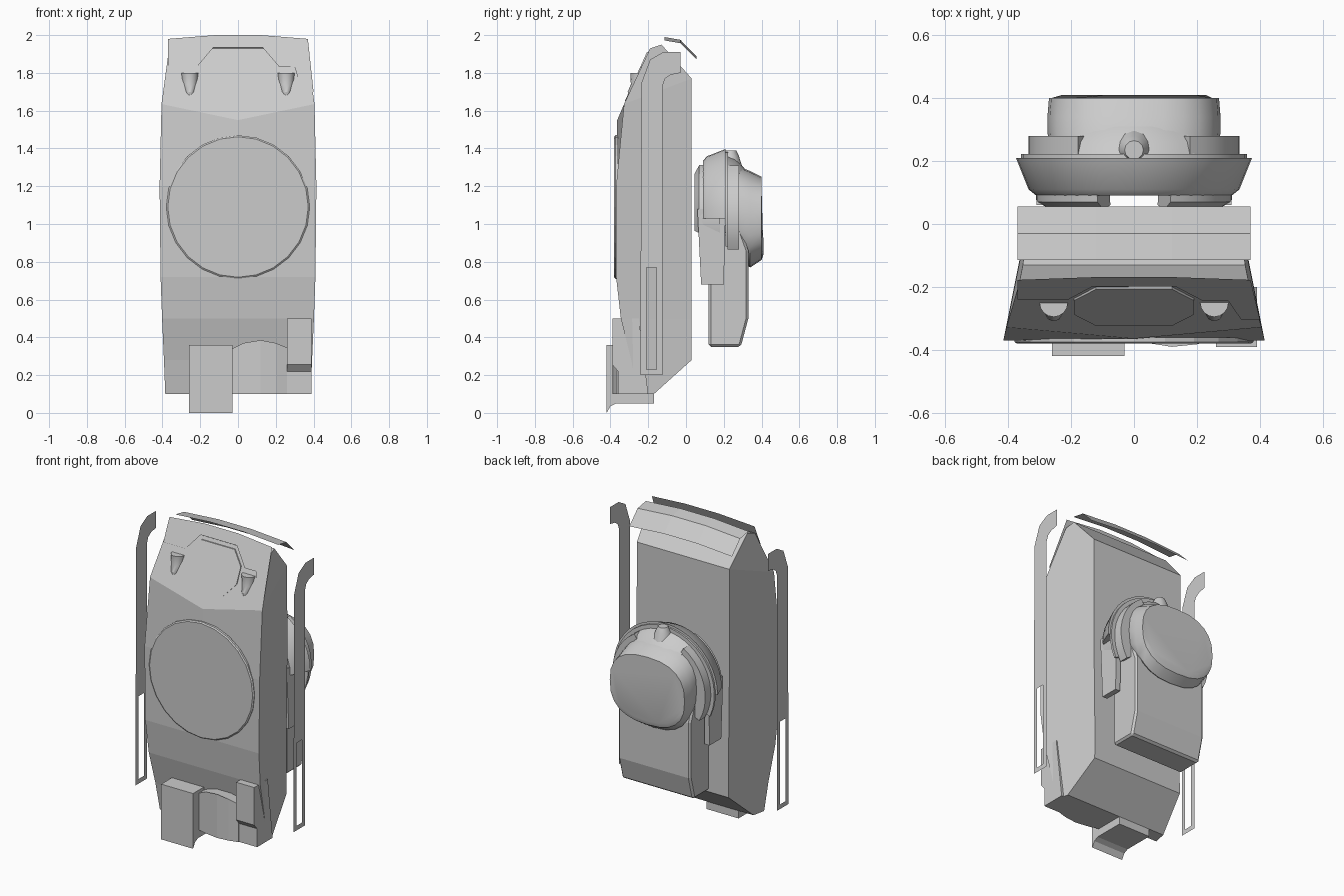
import bpy
from math import sin, cos, pi, radians

if "Cube" in bpy.data.objects:
    bpy.data.objects.remove(bpy.data.objects["Cube"])


def mesh(name, verts, faces, smooth=None):
    me = bpy.data.meshes.new(name)
    me.from_pydata(verts, [], faces)
    ob = bpy.data.objects.new(name, me)
    bpy.context.collection.objects.link(ob)
    bpy.context.view_layer.objects.active = ob
    bpy.ops.object.select_all(action='DESELECT')
    ob.select_set(True)
    bpy.ops.object.mode_set(mode='EDIT')
    bpy.ops.mesh.select_all(action='SELECT')
    bpy.ops.mesh.normals_make_consistent(inside=False)
    bpy.ops.object.mode_set(mode='OBJECT')
    if smooth:
        bpy.ops.object.shade_smooth_by_angle(angle=radians(smooth))
    return ob


def loft(name, rings, smooth=None):
    """Closed rings joined in order, capped at both ends."""
    n = len(rings[0])
    faces = [(i * n + j, i * n + (j + 1) % n, (i + 1) * n + (j + 1) % n, (i + 1) * n + j)
             for i in range(len(rings) - 1) for j in range(n)]
    last = (len(rings) - 1) * n
    faces += [tuple(range(n)), tuple(range(last, last + n))]
    return mesh(name, [p for r in rings for p in r], faces, smooth)


def side_prism(name, pts, x0, x1):
    return loft(name, [[(x, y, z) for y, z in pts] for x in (x0, x1)])


def arch(name, section, a0, a1, steps=16, zc=1.03, rz=0.98):
    """Sweep an (r, y) section round the y axis."""
    rings = []
    for i in range(steps + 1):
        a = radians(a0 + (a1 - a0) * i / steps)
        rings.append([(r * cos(a), y, zc + rz * r * sin(a)) for r, y in section])
    return loft(name, rings, 30)


def slope(z, off=0.0):
    """Depth of the sloped upper front."""
    return -0.19 - (1.93 - z) * 0.45 - off


# main shell: front y, side z, centre z, half width, back y, back z
rows = [(-0.255, 0.10, 0.10, 0.385, -0.17, 0.10),
        (-0.290, 0.28, 0.28, 0.392, 0.03, 0.28),
        (-0.345, 0.50, 0.50, 0.402, 0.03, 0.50),
        (-0.370, 0.72, 0.72, 0.410, 0.03, 0.72),
        (-0.370, 1.20, 1.20, 0.415, 0.03, 1.20),
        (-0.328, 1.635, 1.55, 0.405, 0.03, 1.77),
        (-0.190, 1.93, 1.93, 0.365, -0.13, 1.95)]
rings = []
for fy, fz, cz, w, by, bz in rows:
    bw = w - (by - fy) * 0.2
    cy = -0.364 if cz != fz else fy
    rings.append([(-w, fy, fz), (0, cy, cz), (w, fy, fz), (bw, by, bz), (-bw, by, bz)])
loft("main_shell", rings)

# round front plate
loft("front_disc", [[(r * cos(2 * pi * i / 24), y, 1.09 + r * sin(2 * pi * i / 24))
                     for i in range(24)] for r, y in ((0.38, -0.36), (0.38, -0.374), (0.372, -0.38))])

# octagonal window
octo = [(-0.12, 1.65), (0.12, 1.65), (0.19, 1.73), (0.19, 1.83),
        (0.12, 1.91), (-0.12, 1.91), (-0.19, 1.83), (-0.19, 1.73)]
loft("front_window", [[(x, slope(z, o), z) for x, z in octo] for o in (-0.01, 0.008)])

# lamps
for s, side in ((-1, "left"), (1, "right")):
    rings = []
    for z, r in ((1.80, 0.045), (1.74, 0.042), (1.70, 0.025), (1.67, 0.006)):
        yc = -0.25 if z > 1.72 else slope(z) + 0.01
        rings.append([(s * 0.255 + r * cos(pi * i / 8), yc - r * sin(pi * i / 8), z)
                      for i in range(9)] + [(s * 0.255 - r, yc + 0.03, z), (s * 0.255 + r, yc + 0.03, z)])
    loft(side + "_lamp", rings, 30)

# visor: thin front sheet and bent top sheet
edge = [(-0.37, 1.84), (-0.21, 1.84), (-0.13, 1.935), (0.13, 1.935), (0.22, 1.83),
        (0.30, 1.83), (0.34, 1.70), (0.40, 1.70), (0.37, 1.98), (0.12, 2.0), (-0.12, 2.0), (-0.37, 1.98)]
mesh("visor_front", [(x, slope(z, 0.01), z) for x, z in edge], [tuple(range(len(edge)))])
cols = (-0.37, -0.12, 0.12, 0.37)
mesh("visor_top", [(x, y, z - (0.018 if abs(x) > 0.2 else 0))
                   for y, z in ((-0.115, 1.99), (-0.03, 1.975), (0.055, 1.89)) for x in cols],
     [(i * 4 + j, i * 4 + j + 1, i * 4 + j + 5, i * 4 + j + 4) for i in range(2) for j in range(3)])

# flat side straps with slotted lower half
strap = [(-0.24, 0.77), (-0.21, 0.77), (-0.155, 0.77), (-0.125, 0.77), (-0.125, 1.73), (-0.11, 1.77),
         (-0.08, 1.79), (-0.03, 1.80), (-0.03, 1.91), (-0.12, 1.91), (-0.19, 1.87), (-0.235, 1.75),
         (-0.24, 0.20), (-0.21, 0.23), (-0.155, 0.23), (-0.125, 0.20)]
for s, side in ((-1, "left"), (1, "right")):
    mesh(side + "_strap", [(s * 0.57, y, z) for y, z in strap],
         [tuple(range(12)), (0, 12, 13, 1), (13, 12, 15, 14), (2, 14, 15, 3)])

# lower front: box, curved pouch, stepped pouch
side_prism("lower_box", [(-0.42, 0.36), (-0.42, 0.0), (-0.40, 0.035), (-0.37, 0.05), (-0.17, 0.05),
                         (-0.17, 0.12), (-0.28, 0.36)], -0.26, -0.03)
plan = [(-0.03, -0.36, 0.34), (0.03, -0.376, 0.37), (0.12, -0.39, 0.385), (0.20, -0.382, 0.37),
        (0.26, -0.365, 0.345), (0.26, -0.2, 0.345), (0.12, -0.2, 0.385), (-0.03, -0.2, 0.34)]
loft("curved_pouch", [[(x, y, 0.1) for x, y, z in plan], [(x, y, z) for x, y, z in plan]])
side_prism("stepped_pouch", [(-0.25, 0.5), (-0.39, 0.5), (-0.39, 0.255), (-0.36, 0.22),
                             (-0.36, 0.1), (-0.2, 0.1)], 0.26, 0.39)

# rear unit: rounded pod
pod = []
for y, rx, top, bot in ((0.24, 0.265, 1.31, 0.88), (0.29, 0.275, 1.30, 0.80),
                        (0.34, 0.275, 1.28, 0.77), (0.40, 0.27, 1.25, 0.81), (0.41, 0.255, 1.23, 0.84)):
    ring = []
    for i in range(24):
        c, s = cos(2 * pi * i / 24), sin(2 * pi * i / 24)
        c, s = (abs(v) ** 0.8 * (1 if v > 0 else -1) for v in (c, s))
        z = (top + bot) / 2 + s * (top - bot) / 2
        ring.append((rx * c, min(y, 0.40) if z > 0.95 else y, z))
    pod.append(ring)
loft("rear_pod", pod, 35)

# rear unit: block below the pod
block = side_prism("rear_block", [(0.12, 0.35), (0.29, 0.35), (0.33, 0.50), (0.33, 0.86),
                                  (0.28, 1.0), (0.12, 0.9)], -0.26, 0.26)
bev = block.modifiers.new("bevel", 'BEVEL')
bev.width, bev.segments = 0.012, 1

# rear unit: collar, flange, pads, hump and neck
arch("collar", [(0.31, 0.09), (0.335, 0.11), (0.375, 0.21), (0.31, 0.21)], 0, 180, 20)
arch("flange", [(0.29, 0.208), (0.36, 0.208), (0.36, 0.222), (0.29, 0.222)], -25, 205, 24)
for a, side in ((0, "right"), (1, "left")):
    s = -1 if a else 1
    span = lambda lo, hi: (180 - hi, 180 - lo) if a else (lo, hi)
    arch(side + "_rear_pad", [(0.27, 0.22), (0.335, 0.22), (0.335, 0.28), (0.27, 0.28)], *span(-30, 58), 10)
    arch(side + "_inner_pad", [(0.20, 0.06), (0.26, 0.045), (0.31, 0.07), (0.32, 0.18), (0.22, 0.18)],
         *span(-15, 68), 10)
    side_prism(side + "_collar_leg", [(0.08, 0.68), (0.20, 0.68), (0.21, 1.08), (0.06, 1.08)],
               s * 0.275, s * 0.31)
arch("rear_hump", [(0.25, 0.21), (0.34, 0.21), (0.32, 0.26), (0.27, 0.31)], 55, 125, 8)
loft("neck", [[(r * cos(2 * pi * i / 16), y, 1.05 + r * sin(2 * pi * i / 16)) for i in range(16)]
              for y, r in ((0.12, 0.20), (0.18, 0.25), (0.27, 0.25))], 30)
loft("top_knob", [[(r * cos(2 * pi * i / 12), 0.235 + r * sin(2 * pi * i / 12), z) for i in range(12)]
                  for z, r in ((1.28, 0.07), (1.36, 0.045), (1.39, 0.03))], 40)
